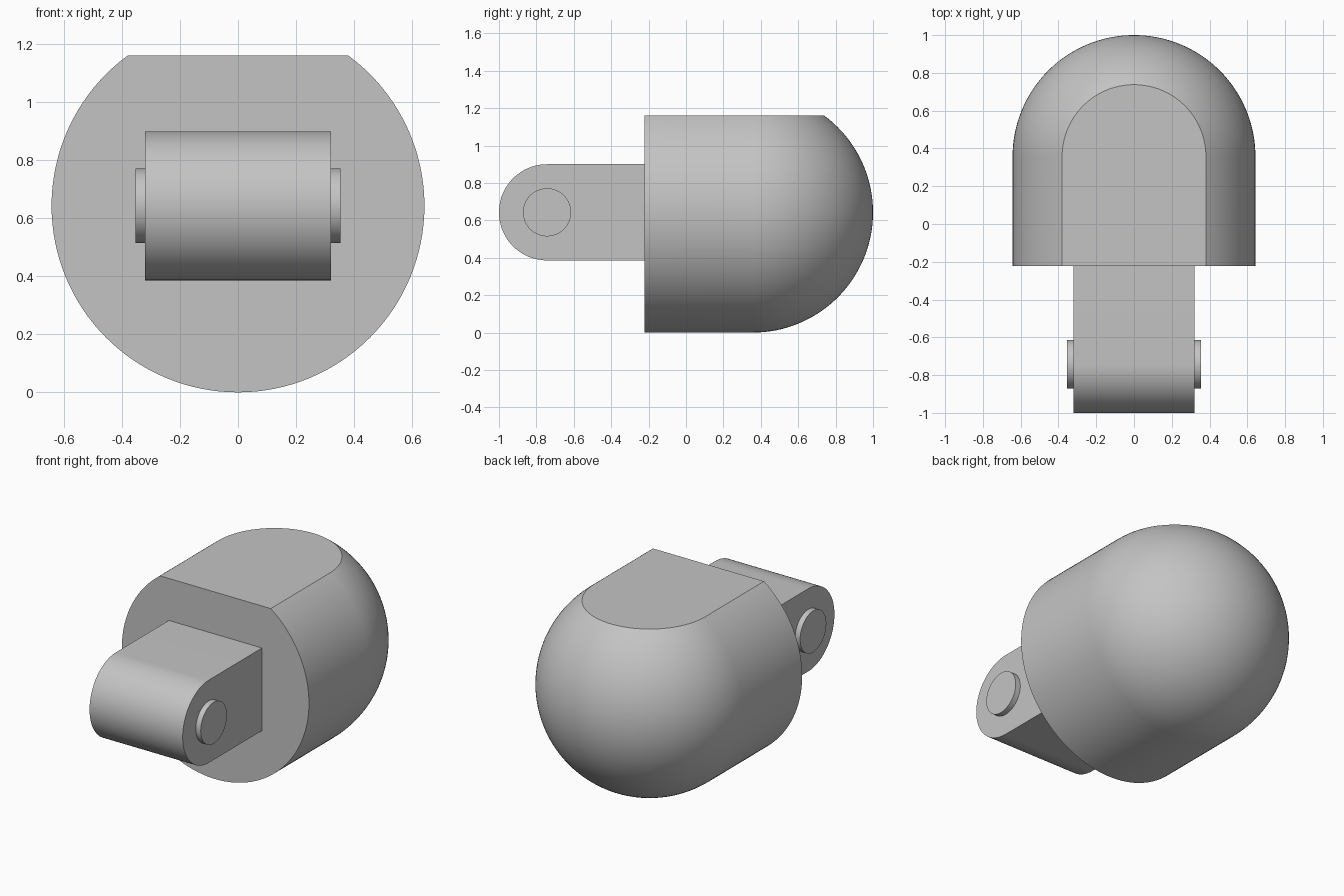
import bpy, bmesh
from math import sin, cos, pi, radians
from mathutils import Vector, Matrix

cube = bpy.data.objects.get("Cube")
if cube:
    bpy.data.objects.remove(cube, do_unlink=True)

# Single plain grey
GREY = (0.55, 0.55, 0.55, 1)
grey = bpy.data.materials.new("plain grey")
grey.use_nodes = True
grey.diffuse_color = GREY
grey.node_tree.nodes["Principled BSDF"].inputs["Base Color"].default_value = GREY

R = 0.643          # body radius, also the height of the long axis
FRONT = -0.222     # front face of the body
FLAT = 1.161       # height of the flat on top
TIP_R = 0.257      # tongue end radius
PIN_Y = TIP_R - 1  # pin axis


def finish(bm, name):
    bmesh.ops.recalc_face_normals(bm, faces=bm.faces[:])
    mesh = bpy.data.meshes.new(name)
    bm.to_mesh(mesh)
    bm.free()
    mesh.materials.append(grey)
    obj = bpy.data.objects.new(name, mesh)
    bpy.context.collection.objects.link(obj)
    bpy.ops.object.select_all(action='DESELECT')
    obj.select_set(True)
    bpy.context.view_layer.objects.active = obj
    bpy.ops.object.shade_smooth_by_angle(angle=radians(25))
    return obj


def extrude_x(name, outline, half_width):
    """Prism across x from a (y, z) outline."""
    bm = bmesh.new()
    face = bm.faces.new([bm.verts.new((-half_width, y, z)) for y, z in outline])
    ext = bmesh.ops.extrude_face_region(bm, geom=[face], use_keep_orig=True)
    verts = [v for v in ext["geom"] if isinstance(v, bmesh.types.BMVert)]
    bmesh.ops.translate(bm, verts=verts, vec=(2 * half_width, 0, 0))
    return finish(bm, name)


def arc(radius, start, end, steps):
    return [(PIN_Y + radius * cos(a), R + radius * sin(a))
            for a in (start + (end - start) * i / steps for i in range(steps + 1))]


# Body: cylinder with a domed back, revolved about y, then cut flat on top
N = 32
profile = [(0, FRONT), (R, FRONT)]
profile += [(R * cos(i * pi / 2 / N), 1 - R + R * sin(i * pi / 2 / N)) for i in range(N + 1)]
bm = bmesh.new()
pts = [bm.verts.new((r, y, R)) for r, y in profile]
edges = [bm.edges.new(pair) for pair in zip(pts, pts[1:])]
bmesh.ops.spin(bm, geom=pts + edges, cent=(0, 0, R), axis=(0, 1, 0),
               angle=2 * pi, steps=128)
bmesh.ops.remove_doubles(bm, verts=bm.verts[:], dist=0.0001)
cut = bmesh.ops.bisect_plane(bm, geom=bm.verts[:] + bm.edges[:] + bm.faces[:],
                             plane_co=(0, 0, FLAT), plane_no=(0, 0, 1), clear_outer=True)
rim = [e for e in cut["geom_cut"] if isinstance(e, bmesh.types.BMEdge)]
bmesh.ops.contextual_create(bm, geom=rim)
finish(bm, "domed_body")

# Tongue with a rounded end, its root set into the body
root = FRONT + 0.1
extrude_x("tongue", arc(TIP_R, pi / 2, 3 * pi / 2, 48)
          + [(root, R - TIP_R), (root, R + TIP_R)], 0.32)

# Cross pin through the tongue
extrude_x("cross_pin", arc(TIP_R / 2, 0, 2 * pi, 64)[:-1], 0.354)
